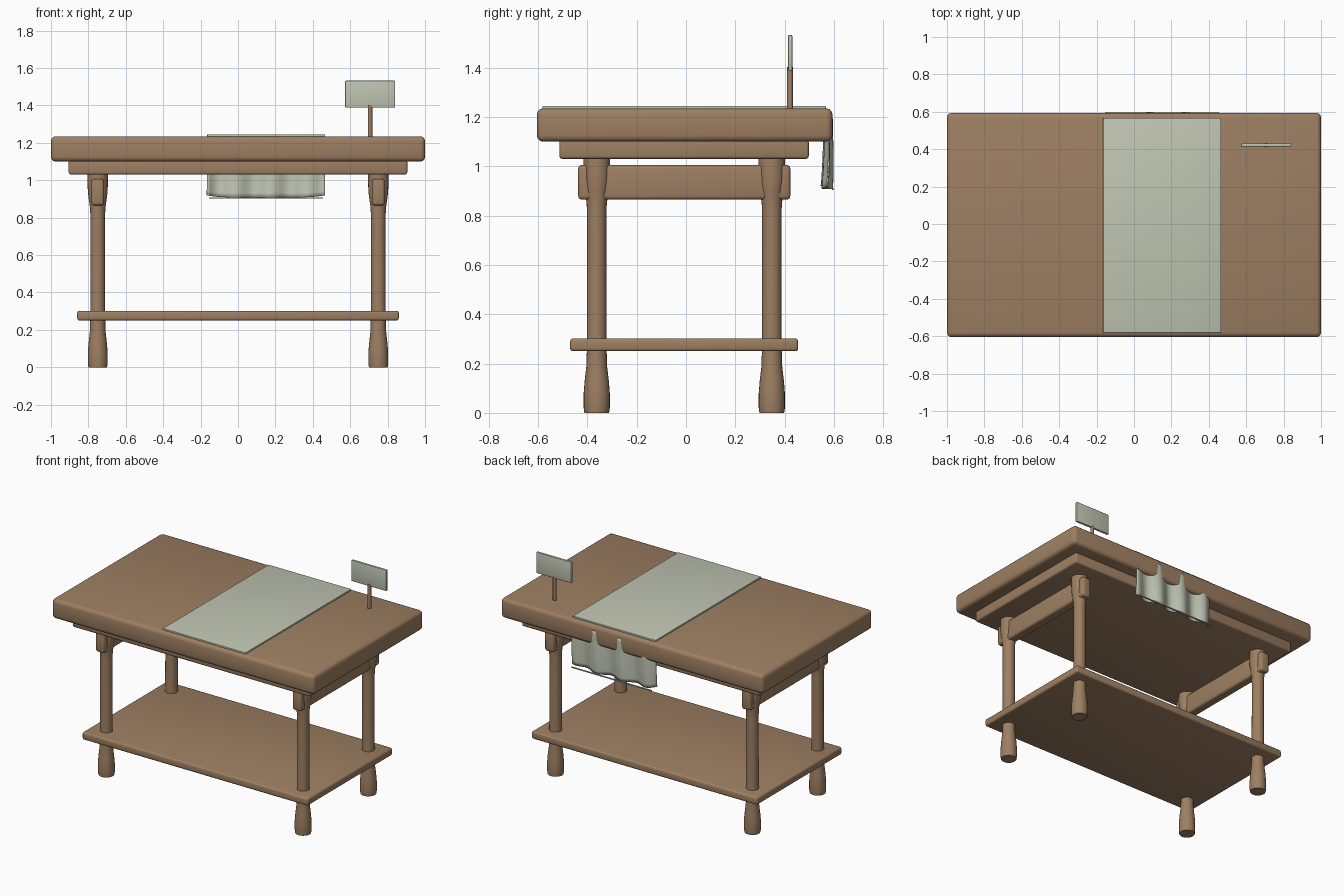
import bpy, bmesh, math

if "Cube" in bpy.data.objects:
    bpy.data.objects.remove(bpy.data.objects["Cube"])


def material(name, rgb):
    m = bpy.data.materials.new(name)
    m.diffuse_color = (*rgb, 1)
    m.use_nodes = True
    m.node_tree.nodes["Principled BSDF"].inputs["Base Color"].default_value = m.diffuse_color
    return m


WOOD = material("warm wood", (0.34, 0.212, 0.122))
CLOTH = material("pale sage cloth", (0.53, 0.56, 0.45))


def finish(name, bm, mat):
    bmesh.ops.recalc_face_normals(bm, faces=bm.faces)
    me = bpy.data.meshes.new(name)
    bm.to_mesh(me)
    bm.free()
    me.materials.append(mat)
    ob = bpy.data.objects.new(name, me)
    bpy.context.collection.objects.link(ob)
    bpy.ops.object.select_all(action='DESELECT')
    ob.select_set(True)
    bpy.context.view_layer.objects.active = ob
    bpy.ops.object.shade_smooth_by_angle(angle=math.radians(35))
    return ob


def box(name, lo, hi, mat, bevel=0.0):
    bm = bmesh.new()
    bmesh.ops.create_cube(bm, size=1)
    for v in bm.verts:
        v.co = [(lo[i] + hi[i]) / 2 + v.co[i] * (hi[i] - lo[i]) for i in range(3)]
    if bevel:
        bmesh.ops.bevel(bm, geom=bm.edges[:], offset=bevel, segments=3,
                        profile=0.5, affect='EDGES')
    return finish(name, bm, mat)


def turned(name, x, y, profile, mat, n=24):
    bm = bmesh.new()
    rings = [[bm.verts.new((x + r * math.cos(2 * math.pi * i / n),
                            y + r * math.sin(2 * math.pi * i / n), z))
              for i in range(n)] for z, r in profile]
    for a, b in zip(rings, rings[1:]):
        for i in range(n):
            j = (i + 1) % n
            bm.faces.new((a[i], a[j], b[j], b[i]))
    bm.faces.new(rings[0])
    bm.faces.new(rings[-1])
    return finish(name, bm, mat)


# Table slabs
box("table_top", (-1, -0.605, 1.10), (1, 0.594, 1.235), WOOD, 0.025)
box("apron", (-0.905, -0.513, 1.03), (0.905, 0.498, 1.11), WOOD, 0.012)
box("lower_shelf", (-0.86, -0.47, 0.25), (0.86, 0.455, 0.302), WOOD, 0.012)

# Turned legs and end rails
LEG = [(0, 0.05), (0.02, 0.053), (0.08, 0.053), (0.13, 0.049), (0.19, 0.042),
       (0.26, 0.040), (0.80, 0.039), (0.85, 0.041), (0.90, 0.048),
       (0.94, 0.053), (0.98, 0.054), (1.04, 0.054)]
for side, x in (("left", -0.75), ("right", 0.75)):
    turned(f"front_{side}_leg", x, -0.362, LEG, WOOD)
    turned(f"back_{side}_leg", x, 0.348, LEG, WOOD)
    box(f"{side}_end_rail", (x - 0.034, -0.437, 0.865),
        (x + 0.034, 0.423, 1.006), WOOD, 0.015)

# Flat runner over the top
box("cloth_runner", (-0.165, -0.582, 1.233), (0.465, 0.568, 1.245), CLOTH, 0.002)

# Hanging wavy drape at the back
bm = bmesh.new()
NX, NZ = 48, 12
grid = []
for k in range(NZ + 1):
    t = k / NZ
    row = []
    for i in range(NX + 1):
        u = i / NX
        edge = abs(2 * u - 1) ** 6
        z = 1.20 - t * (0.292 - 0.012 * edge)
        y = 0.580 + (0.012 + 0.007 * t) * math.sin(u * 6.6 * math.pi - 0.7 + 0.5 * t)
        y -= edge * (0.010 + 0.012 * t) + 0.006 * t ** 4
        row.append(bm.verts.new((-0.165 + 0.63 * u, y, z)))
    grid.append(row)
for a, b in zip(grid, grid[1:]):
    for i in range(NX):
        bm.faces.new((a[i], a[i + 1], b[i + 1], b[i]))
drape = finish("cloth_drape", bm, CLOTH)
mod = drape.modifiers.new("thickness", 'SOLIDIFY')
mod.thickness = 0.006
mod.offset = 0
box("drape_hem", (-0.155, 0.592, 0.903), (0.455, 0.600, 0.909), CLOTH)

# Small sign on a stick
turned("sign_stick", 0.706, 0.422, [(1.22, 0.012), (1.402, 0.012)], WOOD, 12)
box("sign_plate", (0.573, 0.414, 1.388), (0.84, 0.431, 1.532), CLOTH, 0.004)
